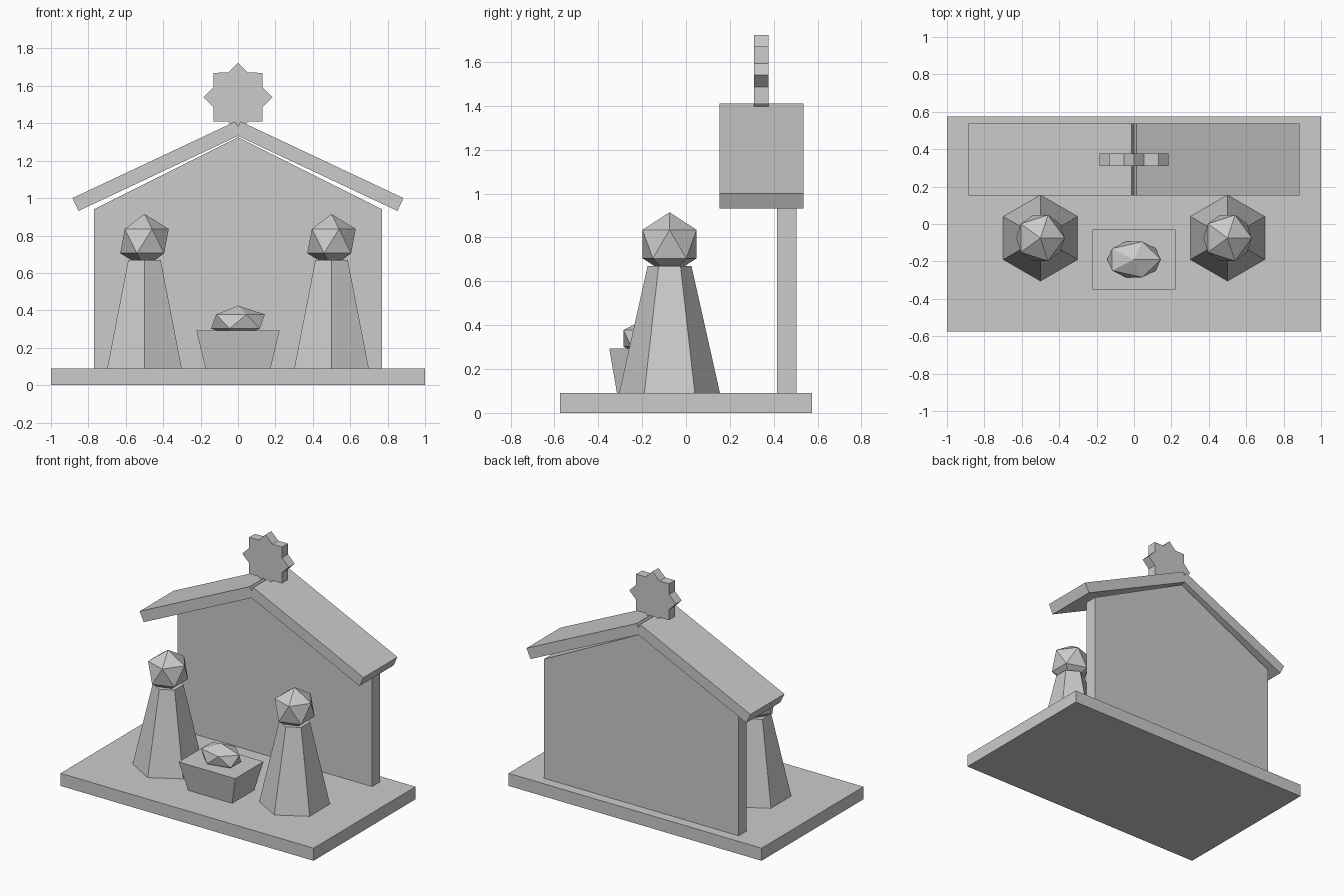
import bpy, bmesh, math
from mathutils import Matrix, Vector

cube = bpy.data.objects.get("Cube")
if cube:
    bpy.data.objects.remove(cube, do_unlink=True)

grey = bpy.data.materials.new("plain_grey")
grey.use_nodes = True
grey.diffuse_color = (0.6, 0.6, 0.6, 1)
grey.node_tree.nodes["Principled BSDF"].inputs["Base Color"].default_value = (0.6, 0.6, 0.6, 1)


def finish(name, bm):
    bmesh.ops.recalc_face_normals(bm, faces=bm.faces)
    mesh = bpy.data.meshes.new(name)
    bm.to_mesh(mesh)
    bm.free()
    mesh.materials.append(grey)
    obj = bpy.data.objects.new(name, mesh)
    bpy.context.scene.collection.objects.link(obj)
    return obj


def slab(name, outline, y0, y1):
    """Extrude an (x, z) outline from y0 to y1."""
    bm = bmesh.new()
    face = bm.faces.new([bm.verts.new((x, y0, z)) for x, z in outline])
    new = bmesh.ops.extrude_face_region(bm, geom=[face])["geom"]
    verts = [v for v in new if isinstance(v, bmesh.types.BMVert)]
    bmesh.ops.translate(bm, verts=verts, vec=(0, y1 - y0, 0))
    return finish(name, bm)


def gem(name, centre, radii):
    bm = bmesh.new()
    bmesh.ops.create_icosphere(bm, subdivisions=1, radius=1)
    bm.transform(Matrix.Translation(centre) @ Matrix.Diagonal((*radii, 1)))
    return finish(name, bm)


# Base board and back wall
slab("base", [(-1, 0), (1, 0), (1, 0.09), (-1, 0.09)], -0.575, 0.575)
slab("back_wall", [(-0.77, 0.09), (0.77, 0.09), (0.77, 0.94), (0, 1.325), (-0.77, 0.94)],
     0.415, 0.505)

# Two roof boards, square-ended so a small notch remains along the ridge
top, eave = Vector((0.013, 1.41)), Vector((0.885, 1.0))
along = (eave - top).normalized()
drop = Vector((along.y, -along.x)) * 0.076
for name, side in (("roof_left", 1), ("roof_right", -1)):
    board = [top, eave, eave + drop, top + drop]
    slab(name, [(side * p.x, p.y) for p in board], 0.153, 0.537)

# Eight-pointed star on the ridge
star = []
for i in range(16):
    r = 0.141 if i % 2 else 0.184
    a = i * math.pi / 8
    star.append((r * math.cos(a), 1.54 + r * math.sin(a)))
slab("star", star, 0.311, 0.377)

# Standing figures: six-sided robe and faceted head
for name, x in (("left", 0.5), ("right", -0.5)):
    bm = bmesh.new()
    bmesh.ops.create_cone(bm, cap_ends=True, segments=6, radius1=0.23, radius2=0.1, depth=0.58)
    # Put corners at front and back
    first = max(bm.verts, key=lambda v: v.co.length).co
    turn = math.pi / 2 - math.atan2(first.y, first.x)
    bm.transform(Matrix.Translation((x, -0.075, 0.38)) @ Matrix.Rotation(turn, 4, "Z"))
    finish(name + "_robe", bm)
    gem(name + "_head", (x, -0.075, 0.77), (0.145,) * 3)

# Crib flaring upward, with the bundle on it
bm = bmesh.new()
bmesh.ops.create_cube(bm, size=1)
for v in bm.verts:
    upper = v.co.z > 0
    k = 1 if upper else 0.78
    v.co = (v.co.x * 0.446 * k, v.co.y * 0.32 * k - 0.19, 0.293 if upper else 0.09)
finish("crib", bm)
gem("bundle", (0, -0.19, 0.34), (0.161, 0.112, 0.085))
